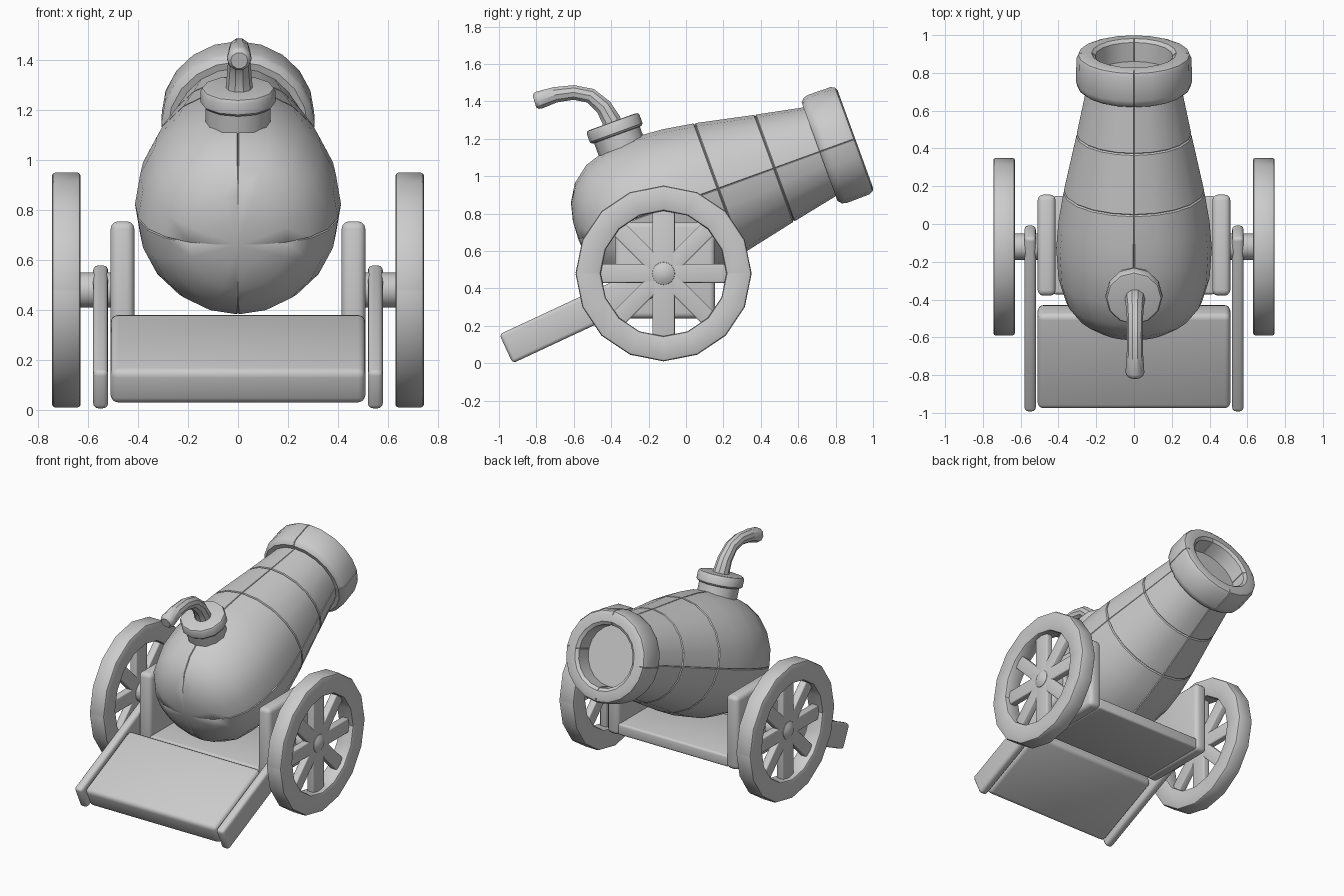
import bpy
import bmesh
from math import radians, sin, cos, pi
from mathutils import Vector

if "Cube" in bpy.data.objects:
    bpy.data.objects.remove(bpy.data.objects["Cube"])

GREY = (0.6, 0.6, 0.6)
grey = bpy.data.materials.new("plain_grey")
grey.use_nodes = True
grey.diffuse_color = (*GREY, 1)
grey.node_tree.nodes["Principled BSDF"].inputs["Base Color"].default_value = (*GREY, 1)


def shade(obj, angle=35):
    bpy.ops.object.select_all(action="DESELECT")
    obj.select_set(True)
    bpy.context.view_layer.objects.active = obj
    bpy.ops.object.shade_smooth_by_angle(angle=radians(angle))


def finish(name, bm, loc, rot):
    bmesh.ops.recalc_face_normals(bm, faces=bm.faces)
    mesh = bpy.data.meshes.new(name)
    bm.to_mesh(mesh)
    bm.free()
    mesh.materials.append(grey)
    obj = bpy.data.objects.new(name, mesh)
    bpy.context.collection.objects.link(obj)
    obj.location = loc
    obj.rotation_euler = rot
    shade(obj)
    return obj


def box(name, size, loc, rot=(0, 0, 0), bevel=0.02):
    bm = bmesh.new()
    bmesh.ops.create_cube(bm, size=1)
    bmesh.ops.scale(bm, vec=size, verts=bm.verts)
    bmesh.ops.bevel(bm, geom=bm.edges[:], offset=bevel, segments=3,
                    profile=0.5, affect="EDGES")
    return finish(name, bm, loc, rot)


def lathe(name, profile, sides, loc, rot, seam=None, core=0, closed=False):
    """Turn (height, radius) points about local z; seam = (period, phase)."""
    rings = []
    for k in range(sides):
        a = 2 * pi * k / sides
        if seam and k % seam[0] == seam[1]:
            rings += [(a - 0.01, 1), (a, 0.98), (a + 0.01, 1)]
        else:
            rings.append((a, 1))
    bm = bmesh.new()
    cols = []
    for a, f in rings:
        radii = [(h, core + (r - core) * f) for h, r in profile]
        cols.append([bm.verts.new((r * cos(a), r * sin(a), h)) for h, r in radii])
    n = len(profile)
    for i, col in enumerate(cols):
        nxt = cols[(i + 1) % len(cols)]
        for j in range(n if closed else n - 1):
            k = (j + 1) % n
            bm.faces.new((col[j], nxt[j], nxt[k], col[k]))
    bmesh.ops.remove_doubles(bm, verts=bm.verts, dist=0.0005)
    return finish(name, bm, loc, rot)


def groove(h, r):
    return [(h - 0.006, r + 0.001), (h, r - 0.009), (h + 0.006, r - 0.001)]


# Barrel frame: origin at the muzzle centre, tilted upward
TILT = radians(20)
MUZZLE = Vector((0, 0.905, 1.2))
ALONG = Vector((0, cos(TILT), sin(TILT)))

# Barrel with rounded breech, band grooves, muzzle collar and bore
barrel = [(-1.575, 0), (-1.57, 0.1), (-1.545, 0.2), (-1.49, 0.29), (-1.4, 0.36),
          (-1.27, 0.4), (-1.1, 0.412), (-0.95, 0.4)]
barrel += groove(-0.78, 0.372) + groove(-0.46, 0.304)
barrel += [(-0.2, 0.252), (-0.203, 0.28), (-0.185, 0.3), (-0.16, 0.307),
           (-0.03, 0.305), (-0.008, 0.295), (0, 0.275), (0, 0.225),
           (-0.015, 0.205), (-0.12, 0.2), (-0.12, 0)]
lathe("barrel", barrel, 20, MUZZLE, (TILT - pi / 2, 0, 0), seam=(5, 0))

# Fuse holder: neck and flange standing on the breech
holder = [(0.3, 0), (0.3, 0.13), (0.455, 0.13), (0.458, 0.142), (0.468, 0.15),
          (0.515, 0.15), (0.527, 0.143), (0.53, 0.13), (0.53, 0)]
lathe("fuse_holder", holder, 12, MUZZLE - 1.19 * ALONG, (TILT, 0, 0))

# Curled fuse
path = [(-0.385, 1.25, 0.056), (-0.4, 1.3, 0.053), (-0.44, 1.37, 0.047),
        (-0.51, 1.43, 0.042), (-0.6, 1.448, 0.041), (-0.7, 1.435, 0.044),
        (-0.785, 1.407, 0.05), (-0.8, 1.402, 0.046), (-0.81, 1.399, 0.034)]
curve = bpy.data.curves.new("fuse", "CURVE")
curve.dimensions = "3D"
curve.bevel_depth = 1
curve.bevel_resolution = 3
curve.use_fill_caps = True
spline = curve.splines.new("POLY")
spline.points.add(len(path) - 1)
for point, (y, z, r) in zip(spline.points, path):
    point.co = (0.005, y, z, 1)
    point.radius = r
curve.materials.append(grey)
fuse = bpy.data.objects.new("fuse", curve)
bpy.context.collection.objects.link(fuse)
bpy.ops.object.select_all(action="DESELECT")
fuse.select_set(True)
bpy.context.view_layer.objects.active = fuse
bpy.ops.object.convert(target="MESH")
shade(bpy.context.view_layer.objects.active)

# Carriage: bed, sloping trail board
SLOPE = radians(25)
box("bed", (0.86, 0.52, 0.08), (0, -0.112, 0.285), bevel=0.015)
box("trail_board", (1.02, 0.554, 0.15), (0, -0.7025, 0.205), (SLOPE, 0, 0), 0.03)

# Wheel rim section with rounded corners
W, R0, R1, C = 0.0575, 0.335, 0.47, 0.012
rim = [(-W, R0 + C), (-W + C / 3, R0 + C / 3), (-W + C, R0),
       (W - C, R0), (W - C / 3, R0 + C / 3), (W, R0 + C),
       (W, R1 - C), (W - C / 3, R1 - C / 3), (W - C, R1),
       (-W + C, R1), (-W + C / 3, R1 - C / 3), (-W, R1 - C)]
axle = [(0.5, 0), (0.5, 0.07), (0.69, 0.07), (0.715, 0.06), (0.73, 0.035), (0.735, 0)]

# Side parts, mirrored left and right
for name, s in (("left", 1), ("right", -1)):
    box(name + "_cheek", (0.095, 0.535, 0.515), (s * 0.4625, -0.112, 0.4975), bevel=0.03)
    box(name + "_rail", (0.06, 1.02, 0.17), (s * 0.55, -0.5, 0.2925), (SLOPE, 0, 0), 0.02)
    turn = (0, s * pi / 2, 0)
    hub = (s * 0.6875, -0.12, 0.48)
    lathe(name + "_wheel_rim", rim, 16, hub, turn, seam=(8, 4),
          core=(R0 + R1) / 2, closed=True)
    lathe(name + "_axle", axle, 16, (0, -0.12, 0.48), turn)
    for i, width in enumerate((0.12, 0.09, 0.1, 0.09)):
        box(f"{name}_spoke_{i + 1}", (0.05, width, 0.7), hub, (i * pi / 4, 0, 0), 0.008)
